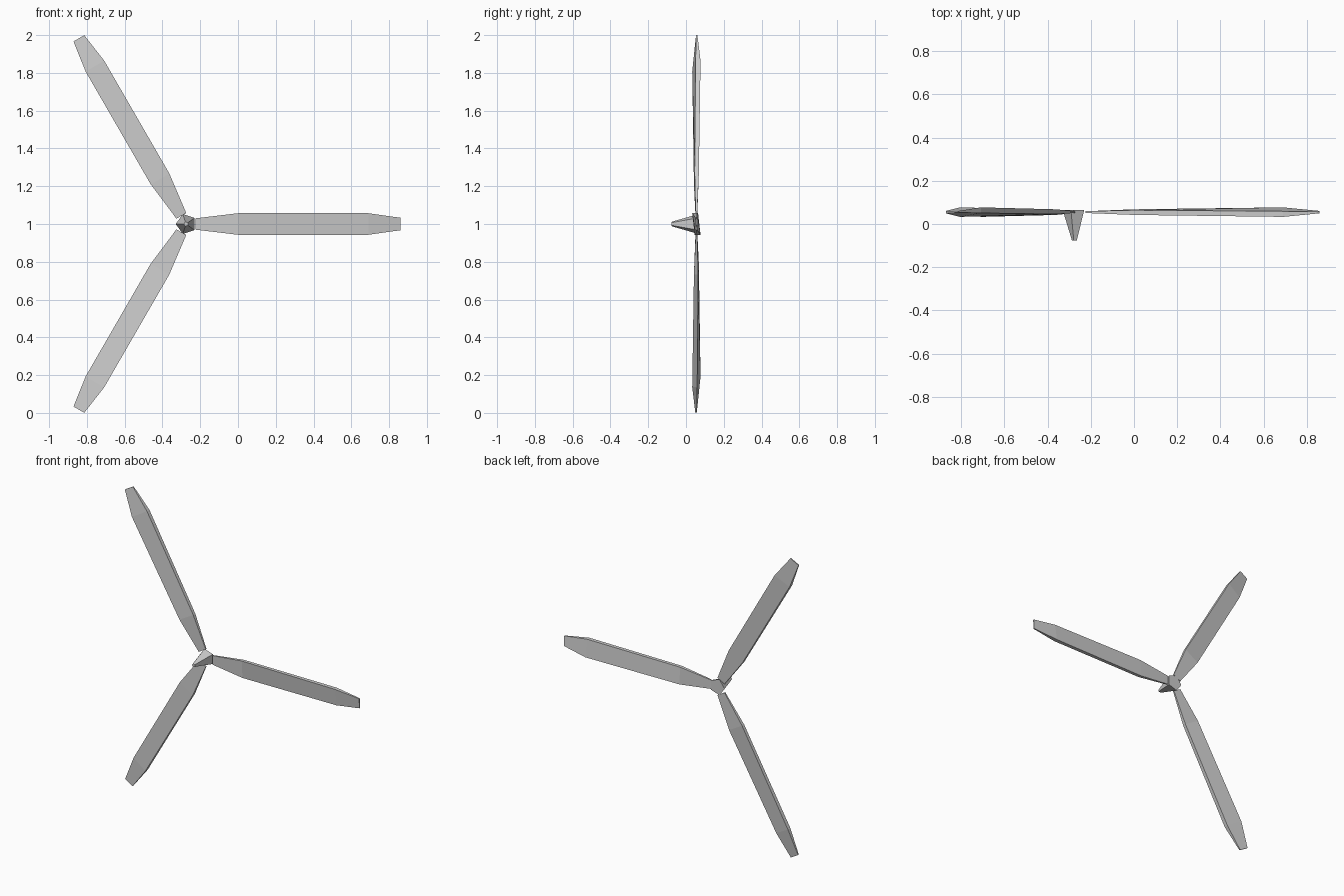
import bpy, bmesh, math
from mathutils import Matrix, Vector

if "Cube" in bpy.data.objects:
    bpy.data.objects.remove(bpy.data.objects["Cube"])

HUB = Vector((-0.275, 0, 1.0))

def finish(name, bm):
    bmesh.ops.recalc_face_normals(bm, faces=bm.faces)
    mesh = bpy.data.meshes.new(name)
    bm.to_mesh(mesh)
    bm.free()
    ob = bpy.data.objects.new(name, mesh)
    bpy.context.collection.objects.link(ob)
    ob.location = HUB
    return ob

# Blade stations: radius, half chord, thickness, twist offset of each edge in y
STATIONS = [(0.05, 0.030, 0.008, 0.0),
            (0.275, 0.057, 0.022, 0.002),
            (0.965, 0.057, 0.026, 0.009),
            (1.135, 0.033, 0.007, 0.002)]

def blade(name, angle):
    bm = bmesh.new()
    rings = []
    for r, w, t, s in STATIONS:
        section = [(w, -s - t / 2), (w, -s + t / 2), (-w, s + t / 2), (-w, s - t / 2)]
        rings.append([bm.verts.new((r, 0.055 + y, z)) for z, y in section])
    for a, b in zip(rings, rings[1:]):
        for i in range(4):
            j = (i + 1) % 4
            bm.faces.new((a[i], a[j], b[j], b[i]))
    bm.faces.new(rings[0])
    bm.faces.new(rings[-1])
    # counter-clockwise seen from the front
    bmesh.ops.rotate(bm, verts=bm.verts, matrix=Matrix.Rotation(-angle, 3, 'Y'))
    return finish(name, bm)

# Three twisted blades around the hub
for k in range(3):
    blade(f"blade_{k + 1}", k * math.tau / 3)

# Five-sided nose cone pointing to the front, one corner towards -x
bm = bmesh.new()
loops = []
for y, radius in ((0.064, 0.055), (-0.077, 0.012)):
    loops.append([bm.verts.new((-radius * math.cos(i * math.tau / 5), y,
                                radius * math.sin(i * math.tau / 5))) for i in range(5)])
back, front = loops
for i in range(5):
    j = (i + 1) % 5
    bm.faces.new((back[i], back[j], front[j], front[i]))
bm.faces.new(back)
bm.faces.new(front)
finish("hub_nose_cone", bm)
